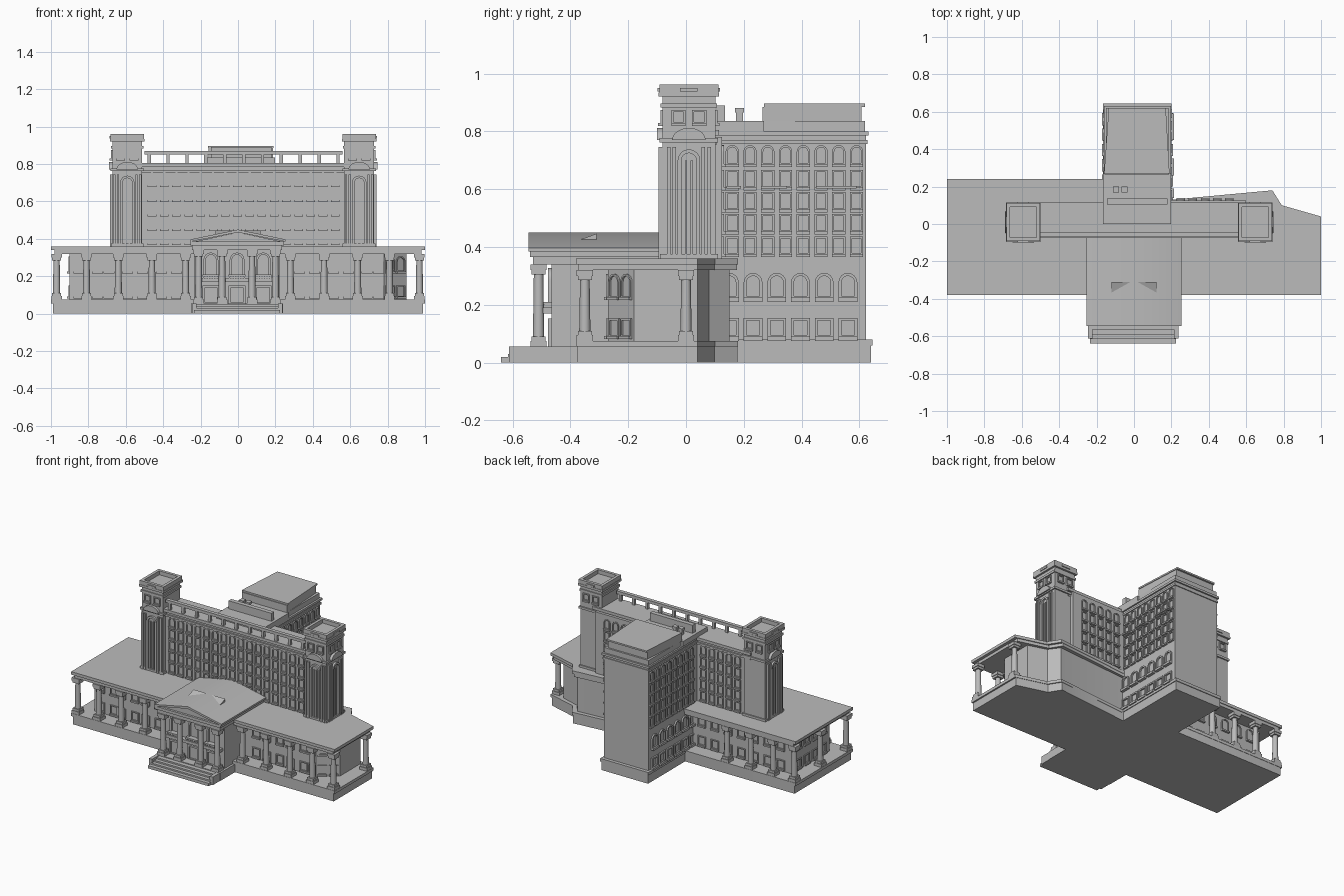
import bpy, bmesh, math
from mathutils import Matrix, Vector

default_cube = bpy.data.objects.get("Cube")
if default_cube:
    bpy.data.objects.remove(default_cube)

stone = bpy.data.materials.new("grey stone")
stone.use_nodes = True
stone.diffuse_color = (.5, .5, .5, 1)
stone.node_tree.nodes["Principled BSDF"].inputs["Base Color"].default_value = stone.diffuse_color

# Facing directions and the main levels
FRONT, BACK, LEFT, RIGHT = 0, math.pi, math.pi / 2, -math.pi / 2
PLINTH, SOFFIT, TERRACE, EAVES, ROOF = .075, .32, .36, .8, .835


def spread(first, last, count):
    return [first + (last - first) * i / (count - 1) for i in range(count)]


def wall_at(side, distance, centre=(0, 0)):
    """Wall frame: x runs along the wall, -y points outward."""
    turn = Matrix.Rotation(side, 4, 'Z')
    return Matrix.Translation((*centre, 0)) @ turn @ Matrix.Translation((0, -distance, 0))


def half_circle(radius, rise, height, steps):
    angles = spread(0, math.pi, steps)
    return [(radius * math.cos(a), height + rise * math.sin(a)) for a in angles]


class Part:
    """Collects geometry for one named object."""
    def __init__(self, name):
        self.name, self.bm = name, bmesh.new()

    def slab(self, area, bottom, top, grow=0, frame=Matrix()):
        """Box over an area given as west, east, south, north."""
        west, east, south, north = area
        centre = ((west + east) / 2, (south + north) / 2, (bottom + top) / 2)
        size = (east - west + grow * 2, north - south + grow * 2, top - bottom, 1)
        place = frame @ Matrix.Translation(centre) @ Matrix.Diagonal(size)
        bmesh.ops.create_cube(self.bm, size=1, matrix=place)

    def post(self, x, y, radius, bottom, top):
        self.slab((x, x, y, y), bottom, top, radius)

    def rib(self, wall, u, half, depth, bottom, top):
        """Box standing out from a wall."""
        self.slab((u - half, u + half, -depth, 0), bottom, top, 0, wall)

    def prism(self, points, shift):
        """Closed solid: a polygon swept along a vector."""
        near = [self.bm.verts.new(p) for p in points]
        far = [self.bm.verts.new(Vector(p) + Vector(shift)) for p in points]
        self.bm.faces.new(near)
        self.bm.faces.new(far[::-1])
        self.bridge(near, far)

    def bridge(self, near, far):
        for i in range(len(near)):
            self.bm.faces.new((near[i - 1], far[i - 1], far[i], near[i]))

    def plan(self, points, bottom, top, scale=1):
        self.prism([(x * scale, y * scale, bottom) for x, y in points], (0, 0, top - bottom))

    def column(self, x, y, bottom, top, radius=.02):
        place = Matrix.Translation((x, y, (bottom + top) / 2))
        bmesh.ops.create_cone(self.bm, cap_ends=True, segments=16, radius1=radius,
                              radius2=radius * .8, depth=top - bottom, matrix=place)
        for width, depth in ((1.4, .02), (1.2, .035)):
            self.post(x, y, radius * width, bottom, bottom + depth)
            self.post(x, y, radius * width, top - depth, top)

    def window(self, wall, u, z, width, height, arched=False, rim=.007, sill=True):
        """Raised surround on a wall; z is the bottom of the opening."""
        frame = wall @ Matrix.Translation((u, 0, z))

        def outline(margin, depth):
            half = width / 2 + margin
            if arched:
                head = half_circle(half, half, height - width / 2, 9)
            else:
                head = [(half, height + margin), (-half, height + margin)]
            foot = [(-half, -margin), (half, -margin)]
            return [self.bm.verts.new(frame @ Vector((a, depth, b))) for a, b in foot + head]
        loops = [outline(rim, 0), outline(rim, -rim), outline(0, -rim), outline(0, 0)]
        for i in range(len(loops)):
            self.bridge(loops[i - 1], loops[i])
        if sill:
            self.rib(wall, u, width / 2 + rim, rim * 2, z - rim * 2, z - rim / 2)

    def upper_windows(self, wall, positions):
        """Five storeys, the top one arched."""
        for u in positions:
            for z in spread(.38, .61, 4):
                self.window(wall, u, z, .032, .05)
            self.window(wall, u, .69, .032, .055, arched=True)

    def lower_windows(self, wall, positions, rim=.007):
        for u in positions:
            self.window(wall, u, .23, .045, .07, arched=True, rim=rim)
            self.window(wall, u, .095, .045, .05, rim=rim)

    def finish(self):
        bmesh.ops.recalc_face_normals(self.bm, faces=self.bm.faces)
        mesh = bpy.data.meshes.new(self.name)
        self.bm.to_mesh(mesh)
        self.bm.free()
        mesh.materials.append(stone)
        obj = bpy.data.objects.new(self.name, mesh)
        bpy.context.collection.objects.link(obj)
        bpy.ops.object.select_all(action='DESELECT')
        obj.select_set(True)
        bpy.context.view_layer.objects.active = obj
        bpy.ops.object.shade_smooth_by_angle()


# Terrace outline shared by plinth and flat roof
terrace = [(-1, -.38), (1, -.38), (1, .04), (.79, .1), (.74, .18), (.2, .13), (-.16, .24), (-1, .24)]
wing_foot = (-.16, .195, .1, .64)
plinth = Part("plinth")
plinth.plan(terrace, 0, PLINTH, scale=.99)
plinth.plan(terrace, PLINTH - .02, PLINTH)
plinth.slab(wing_foot, 0, PLINTH)
plinth.slab(wing_foot, PLINTH - .015, PLINTH + .005, grow=.005)
plinth.finish()

roof = Part("terrace_roof")
roof.plan(terrace, SOFFIT, TERRACE, scale=.98)
roof.plan(terrace, TERRACE - .02, TERRACE)
roof.finish()

# Ground floor set back behind the colonnade
ground = Part("ground_floor")
ground.plan([(-.9, -.27), (.78, -.27), (.9, -.18), (.9, .04), (.77, .08), (.72, .15),
             (.2, .11), (-.16, .14), (-.9, .14)], PLINTH, SOFFIT)
ground.finish()

windows = Part("ground_floor_windows")
bays = (.33, .41, .51, .59, .69, .75)
windows.lower_windows(wall_at(FRONT, .27), bays)
windows.lower_windows(wall_at(FRONT, .27), [-u for u in bays] + [-.85])
windows.lower_windows(wall_at(math.atan(.75), 0, (.84, -.225)), (-.035, .035))
windows.lower_windows(wall_at(BACK, .14), spread(.22, .82, 7))
windows.lower_windows(wall_at(RIGHT, .9), spread(-.07, .2, 4))
windows.finish()

colonnade = Part("colonnade")
front_line = [(x * side, -.35) for x in (.28, .46, .64, .81, .97) for side in (-1, 1)]
back_line = [(x, .21) for x in (-.97, -.81, -.64, -.46)]
for x, y in front_line + back_line + [(.97, 0), (-.97, -.07)]:
    colonnade.column(x, y, PLINTH, SOFFIT)
colonnade.finish()

# Entrance portico with gable roof and steps
STYLOBATE, LINTEL, GABLE = .055, .34, .385
portico = Part("portico")
temple = (-.235, .225, -.52, -.07)
portico.slab(temple, 0, STYLOBATE, grow=.015)
portico.slab((-.235, .225, -.465, -.06), STYLOBATE, LINTEL)
portico.slab(temple, LINTEL, GABLE, grow=.01)
portico.slab(temple, GABLE - .02, GABLE, grow=.02)
portico.slab((-.22, .21, -.5, -.46), .17, .19)
portico.finish()

gable = Part("portico_roof")
for half, south, peak, rise in ((.235, -.525, .435, 0), (.255, -.545, .45, .012)):
    ends = [(-half, south, GABLE), (half, south, GABLE)]
    edge = [(half, south, GABLE + rise), (0, south, peak), (-half, south, GABLE + rise)]
    low_peak = [(0, south, peak - .015)]
    gable.prism(ends[:1] + low_peak + ends[1:] + edge if rise else ends + edge[1:2],
                (0, -.06 - south, 0))
gable.prism([(-.12, -.38, .42), (-.12, -.31, .446), (-.12, -.31, .42)], (.24, 0, 0))
gable.finish()

columns = Part("portico_columns")
for x in (-.21, -.085, .075, .2):
    columns.column(x, -.51, STYLOBATE, LINTEL)
columns.finish()

openings = Part("portico_openings")
entrance = wall_at(FRONT, .465)
for u in spread(-.145, .135, 3):
    openings.window(entrance, u, .205, .055, .11, arched=True, rim=.012)
    openings.window(entrance, u, .06, .065, .08, rim=.012, sill=False)
    openings.rib(entrance, u, .045, .035, .2, .21)
    for baluster in spread(u - .04, u + .04, 7):
        openings.rib(entrance, baluster, .003, .03, .185, .205)
openings.finish()

steps = Part("entrance_steps")
for i in range(4):
    steps.slab((-.235, .225, -.64 + i * .025, -.5), 0, .02 + i * .01)
for x in (-.235, .225):
    steps.slab((x, x, -.6, -.5), 0, STYLOBATE, grow=.012)
steps.finish()

# Main block between the towers
main = Part("main_block")
hall = (-.55, .61, -.055, .095)
main.slab(hall, TERRACE, EAVES)
main.slab((.19, .6, .09, .125), TERRACE, EAVES - .02)
main.slab(hall, .752, .765, grow=.01)
main.slab(hall, EAVES - .015, EAVES + .005, grow=.02)
main.finish()

windows = Part("main_windows")
windows.upper_windows(wall_at(FRONT, .055), spread(-.46, .52, 16))
windows.upper_windows(wall_at(BACK, .095), spread(.2, .46, 5))
windows.upper_windows(wall_at(BACK, .125), spread(-.25, -.51, 5))
windows.finish()

railing = Part("roof_railing")
railing.slab((-.5, .56, -.07, -.045), .85, .87)
for x in spread(-.475, .535, 11):
    railing.post(x, -.057, .009, EAVES, .86)
railing.finish()

# Rear wing with its rooftop storey
wing = Part("rear_wing")
body = (-.15, .188, .05, .622)
wing.slab(body, PLINTH, EAVES)
wing.slab(body, .757, .77, grow=.006)
wing.slab(body, EAVES - .015, EAVES, grow=.01)
wing.slab((-.165, .198, 0, .27), EAVES, ROOF)
wing.slab((-.15, .185, .26, .62), EAVES, ROOF)
wing.slab((-.145, .18, .105, .135), ROOF, .89)
wing.finish()

penthouse = Part("penthouse")
room = [(-.16, .27), (.19, .27), (.17, .62), (-.135, .62)]
penthouse.plan(room, ROOF, .885, scale=.98)
penthouse.plan(room, .885, .896)
penthouse.finish()

vents = Part("roof_vents")
for x in (-.095, -.05):
    vents.post(x, .185, .012, ROOF, .87)
    vents.post(x, .185, .016, .865, .88)
vents.finish()

windows = Part("wing_windows")
for wall, way in ((wall_at(LEFT, .188), 1), (wall_at(RIGHT, .15), -1)):
    windows.upper_windows(wall, spread(.16 * way, .59 * way, 8))
    windows.lower_windows(wall, spread(.15 * way, .56 * way, 6), rim=.01)
windows.finish()

balconies = Part("wing_balconies")
for middle, half in ((.165, .025), (.305, .045), (.52, .07)):
    balconies.rib(wall_at(LEFT, .188), middle, half, .025, .602, .611)
balconies.finish()

# Twin towers: fluted shafts, tall arches, curved hoods and hollow caps
for name, middle, outer in (("right_tower", -.592, RIGHT), ("left_tower", .648, LEFT)):
    tower = Part(name)
    south, north = -.082, .102
    shaft = (middle - .08, middle + .08, south, north)
    tower.slab(shaft, TERRACE, .93)
    for level, overhang in ((TERRACE, .008), (.762, .009), (.882, .006), (.92, .013)):
        tower.slab(shaft, level, level + .015, grow=overhang)
    for x in shaft[:2]:
        tower.slab((x, x, south, north), .93, .962, grow=.01)
    for y in shaft[2:]:
        tower.slab((middle - .08, middle + .08, y, y), .93, .962, grow=.01)
    for side, distance in ((FRONT, .092), (outer, .08), (BACK, .092)):
        wall = wall_at(side, distance, (middle, .01))
        for u in (-.036, .036):
            tower.window(wall, u, .832, .035, .035)
        tower.rib(wall, 0, .03, .016, .937, .95)
        if side == BACK:
            continue
        tower.window(wall, 0, .375, .052, .35, arched=True, rim=.013, sill=False)
        for u in (-.07, -.05, .05, .07):
            tower.rib(wall, u, .006, .013, TERRACE, .745)
        for u in (-.01, .01):
            tower.rib(wall, u, .004, .008, TERRACE, .7)
        hood = [wall @ Vector((u, -.018, z)) for u, z in half_circle(.058, .042, .77, 11)]
        tower.prism(hood, wall.to_3x3() @ Vector((0, .02, 0)))
    tower.finish()
